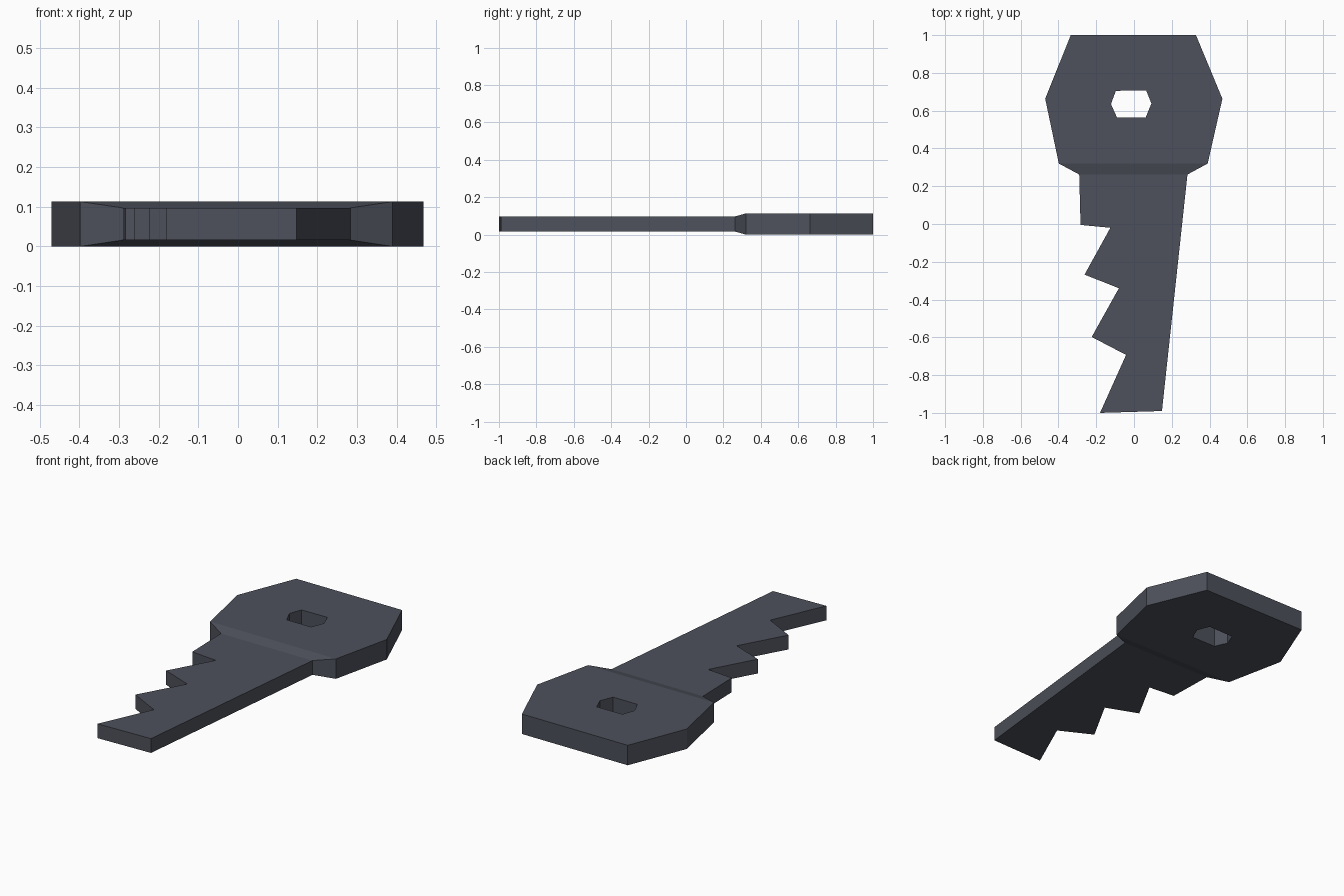
import bpy, bmesh

if "Cube" in bpy.data.objects:
    bpy.data.objects.remove(bpy.data.objects["Cube"])

# Outlines, counter-clockwise seen from above
BOW = [(-.398, .32), (.39, .32), (.468, .663), (.328, 1), (-.335, 1), (-.47, .663)]
HOLE = [(-.09, .564), (.062, .564), (.092, .638), (.064, .708), (-.096, .705), (-.122, .635)]
SHAFT = [(-.29, .262), (-.283, -.005), (-.125, -.02), (-.262, -.268), (-.08, -.34),
         (-.224, -.598), (-.042, -.693), (-.18, -1), (.148, -.99), (.283, .262)]
THICK, STEP = .113, .016   # bow thickness, shaft inset on each side

bm = bmesh.new()
bow, hole, shaft = ([bm.verts.new((x, y, 0)) for x, y in pts] for pts in (BOW, HOLE, SHAFT))

# Bow as a ring around the hole, then collar and toothed shaft
for i in range(6):
    j = (i + 1) % 6
    bm.faces.new((bow[i], bow[j], hole[j], hole[i]))
bm.faces.new((shaft[0], shaft[-1], bow[1], bow[0]))
bm.faces.new(shaft)

# Give it thickness, thinner along the shaft
base = list(bm.verts)
ext = bmesh.ops.extrude_face_region(bm, geom=bm.faces[:], use_keep_orig=True)
top = [g for g in ext["geom"] if isinstance(g, bmesh.types.BMVert)]
for verts, z, sign in ((base, 0, 1), (top, THICK, -1)):
    for v in verts:
        v.co.z = z + (sign * STEP if v.co.y < .3 else 0)
bmesh.ops.recalc_face_normals(bm, faces=bm.faces[:])

mesh = bpy.data.meshes.new("key")
bm.to_mesh(mesh)
bm.free()
key = bpy.data.objects.new("key", mesh)
bpy.context.collection.objects.link(key)

# Dark slate metal
mat = bpy.data.materials.new("dark_slate")
mat.diffuse_color = (.075, .082, .105, 1)
mat.use_nodes = True
mat.node_tree.nodes["Principled BSDF"].inputs["Base Color"].default_value = mat.diffuse_color
mesh.materials.append(mat)
